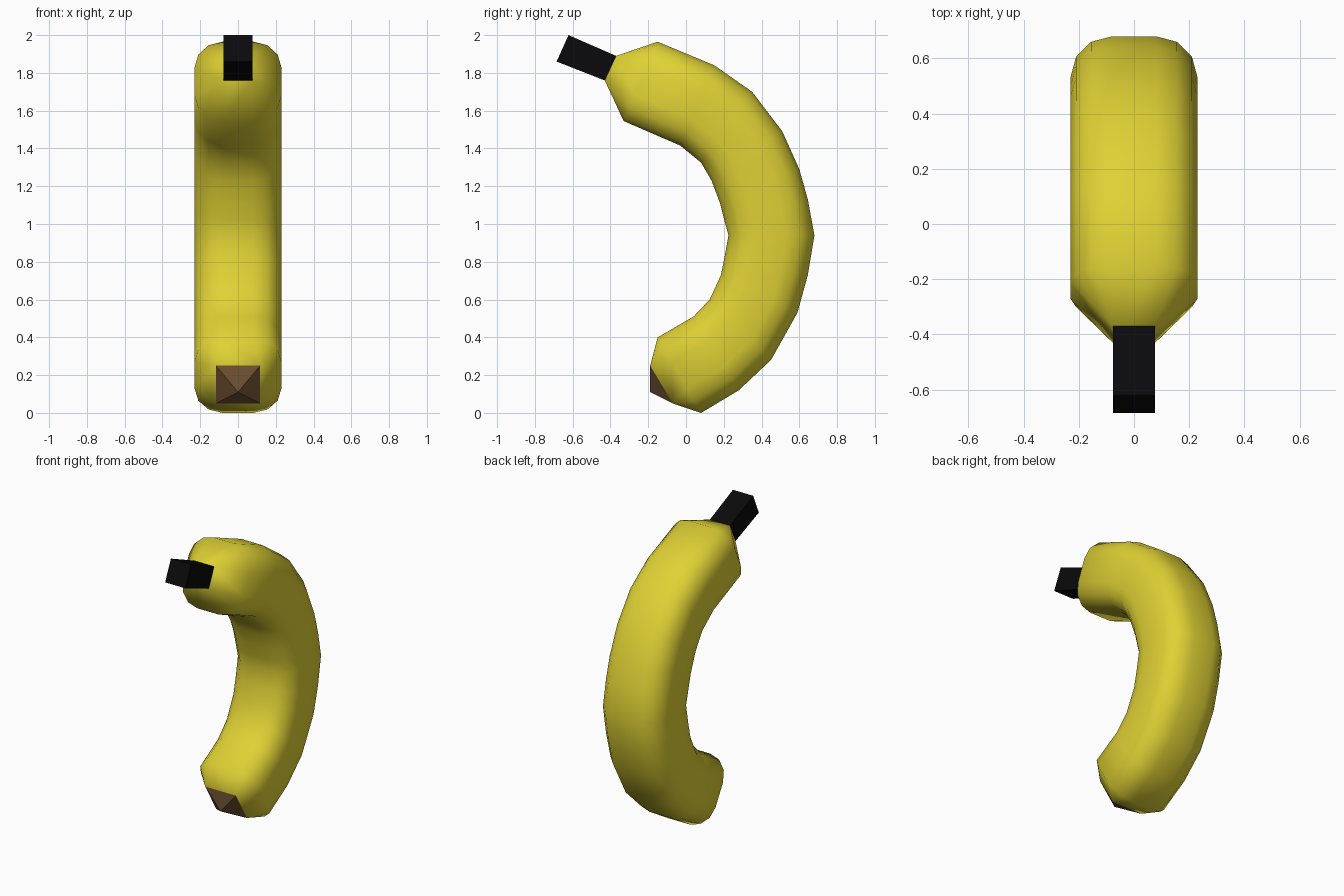
import bpy, bmesh, math
from mathutils import Vector

cube = bpy.data.objects.get("Cube")
if cube:
    bpy.data.objects.remove(cube, do_unlink=True)


def material(name, rgb):
    m = bpy.data.materials.new(name)
    m.use_nodes = True
    m.diffuse_color = (*rgb, 1)
    bsdf = m.node_tree.nodes["Principled BSDF"]
    bsdf.inputs["Base Color"].default_value = (*rgb, 1)
    bsdf.inputs["Roughness"].default_value = 0.7
    return m


def ring(bm, outline, outer, inner, half):
    """Place an outline across the span from inner to outer (y, z) points."""
    o, i = Vector((0, *outer)), Vector((0, *inner))
    mid, up = (o + i) / 2, (o - i) / 2
    return [bm.verts.new(mid + up * w + Vector((u * half, 0, 0))) for u, w in outline]


def bridge(bm, a, b):
    n = len(a)
    for k in range(n):
        bm.faces.new((a[k], a[(k + 1) % n], b[(k + 1) % n], b[k]))


def taper(bm, loop, square):
    """Join a rounded loop to a square: a fan per corner, a quad per side."""
    for q in range(4):
        arc = loop[q * 4:q * 4 + 4]
        for a, b in zip(arc, arc[1:]):
            bm.faces.new((a, b, square[q]))
        nxt = (q + 1) % 4
        bm.faces.new((arc[-1], loop[nxt * 4], square[nxt], square[q]))


def finish(bm, name, mat, drop=()):
    bmesh.ops.recalc_face_normals(bm, faces=bm.faces)
    if drop:
        bmesh.ops.delete(bm, geom=list(drop), context='FACES_ONLY')
    mesh = bpy.data.meshes.new(name)
    bm.to_mesh(mesh)
    bm.free()
    mesh.materials.append(mat)
    obj = bpy.data.objects.new(name, mesh)
    bpy.context.collection.objects.link(obj)
    return obj


yellow = material("banana yellow", (0.74, 0.64, 0.035))
brown = material("tip brown", (0.17, 0.09, 0.035))
black = material("stem black", (0.003, 0.003, 0.0035))

# Outlines: a plain square and a square with rounded corners
SQUARE = [(1, 1), (-1, 1), (-1, -1), (1, -1)]
ROUNDED = []
for q, (sx, sy) in enumerate(SQUARE):
    for step in range(4):
        a = math.radians(q * 90 + step * 30)
        ROUNDED.append((sx * 0.35 + 0.65 * math.cos(a), sy * 0.35 + 0.65 * math.sin(a)))

# Outer and inner points of the curved body, from stem to tip
SPANS = [((-0.15, 1.965), (-0.33, 1.545)), ((0.15, 1.84), (-0.03, 1.415)),
         ((0.35, 1.70), (0.08, 1.325)), ((0.51, 1.49), (0.135, 1.23)),
         ((0.60, 1.29), (0.18, 1.11)), ((0.645, 1.13), (0.20, 1.03)),
         ((0.68, 0.94), (0.225, 0.94)), ((0.645, 0.73), (0.205, 0.83)),
         ((0.59, 0.53), (0.185, 0.73)), ((0.45, 0.28), (0.125, 0.60)),
         ((0.28, 0.12), (0.04, 0.51)), ((0.08, 0.0), (-0.15, 0.40))]
STEM_BASE = ((-0.37, 1.89), (-0.43, 1.76), 0.077)
STEM_END = ((-0.622, 2.0), (-0.685, 1.86), 0.077)
TIP_BASE = ((-0.07, 0.05), (-0.19, 0.25), 0.117)

# Body
bm = bmesh.new()
loops = [ring(bm, ROUNDED, o, i, 0.23) for o, i in SPANS]
for a, b in zip(loops, loops[1:]):
    bridge(bm, a, b)
top = ring(bm, SQUARE, *STEM_BASE)
bottom = ring(bm, SQUARE, *TIP_BASE)
taper(bm, loops[0], top)
taper(bm, loops[-1], bottom)
caps = [bm.faces.new(top), bm.faces.new(bottom)]
body = finish(bm, "body", yellow, caps)
bpy.ops.object.select_all(action='DESELECT')
body.select_set(True)
bpy.context.view_layer.objects.active = body
bpy.ops.object.shade_smooth_by_angle(angle=math.radians(50))

# Stem
bm = bmesh.new()
a, b = ring(bm, SQUARE, *STEM_BASE), ring(bm, SQUARE, *STEM_END)
bridge(bm, a, b)
bm.faces.new(a)
bm.faces.new(b)
finish(bm, "stem", black)

# Blunt pointed tip
bm = bmesh.new()
base = ring(bm, SQUARE, *TIP_BASE)
apex = bm.verts.new((0, -0.19, 0.11))
for k in range(4):
    bm.faces.new((base[k], base[(k + 1) % 4], apex))
bm.faces.new(base)
finish(bm, "tip", brown)
